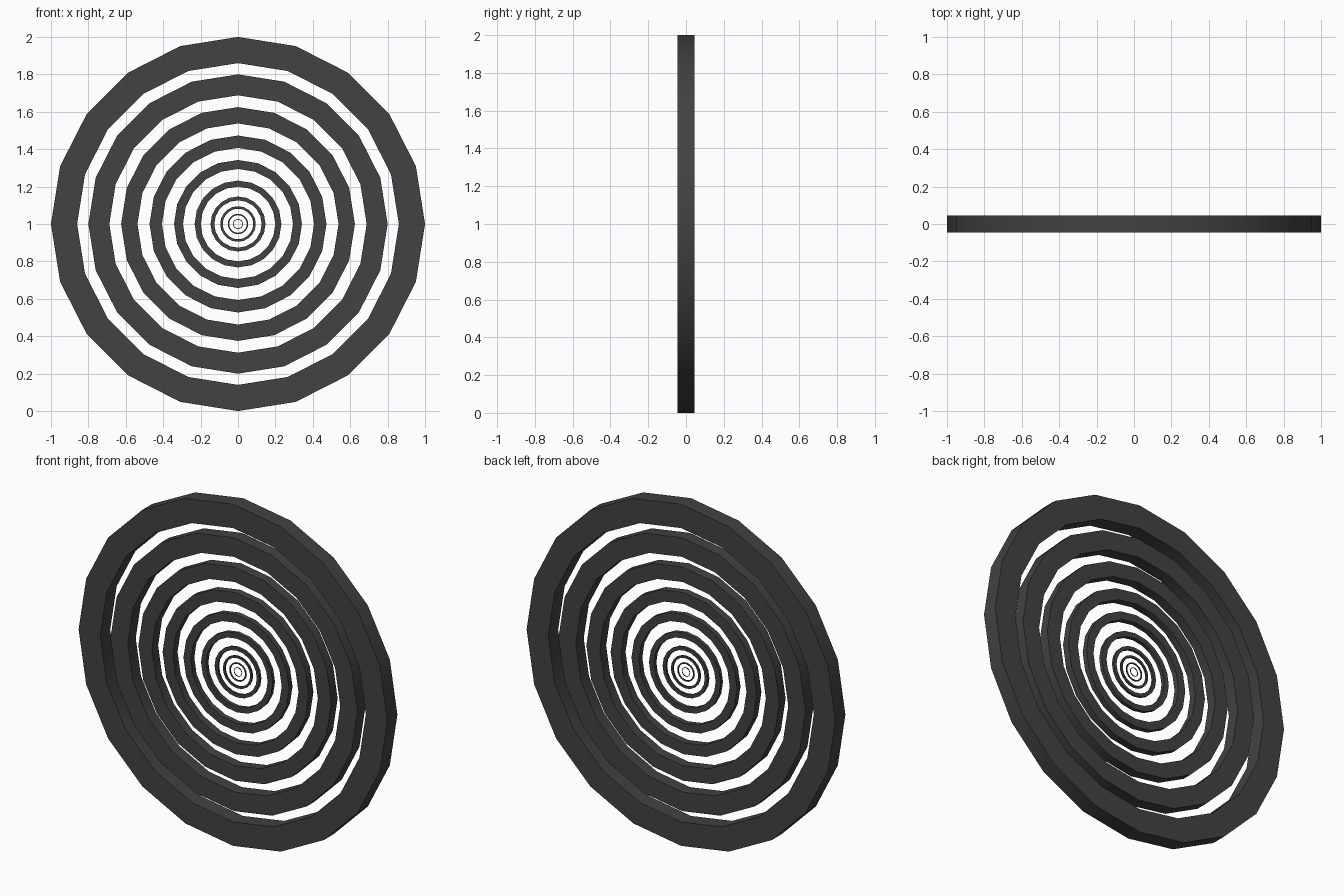
import bpy, bmesh, math

cube = bpy.data.objects.get("Cube")
if cube:
    bpy.data.objects.remove(cube, do_unlink=True)

SIDES = 20
INNER = 0.86        # hole radius relative to the outer radius
HALF_DEPTH = 0.046  # half thickness relative to the outer radius
RADII = [1, 0.8, 0.625, 0.473, 0.342, 0.232, 0.147, 0.095, 0.055, 0.027]

charcoal = bpy.data.materials.new("charcoal")
charcoal.use_nodes = True
colour = (0.054, 0.054, 0.054, 1)
charcoal.diffuse_color = colour
charcoal.node_tree.nodes["Principled BSDF"].inputs["Base Color"].default_value = colour


def make_ring(name, radius):
    """Square-section ring around the y axis, scaled evenly with its radius."""
    depth = radius * HALF_DEPTH
    section = [(radius, -depth), (radius, depth),
               (radius * INNER, depth), (radius * INNER, -depth)]
    bm = bmesh.new()
    loops = []
    for i in range(SIDES):
        a = math.tau * i / SIDES
        loops.append([bm.verts.new((r * math.cos(a), y, r * math.sin(a)))
                      for r, y in section])
    for i, here in enumerate(loops):
        there = loops[(i + 1) % SIDES]
        for j in range(4):
            k = (j + 1) % 4
            bm.faces.new((here[j], here[k], there[k], there[j]))
    bmesh.ops.recalc_face_normals(bm, faces=bm.faces)
    mesh = bpy.data.meshes.new(name)
    bm.to_mesh(mesh)
    bm.free()
    mesh.materials.append(charcoal)
    ring = bpy.data.objects.new(name, mesh)
    ring.location.z = 1
    bpy.context.collection.objects.link(ring)
    return ring


# Concentric rings, outermost first
rings = [make_ring(f"ring_{n}", r) for n, r in enumerate(RADII, 1)]

# Smooth rims with crisp corners
bpy.ops.object.select_all(action='DESELECT')
for ring in rings:
    ring.select_set(True)
bpy.context.view_layer.objects.active = rings[0]
bpy.ops.object.shade_smooth_by_angle(angle=math.radians(30))
